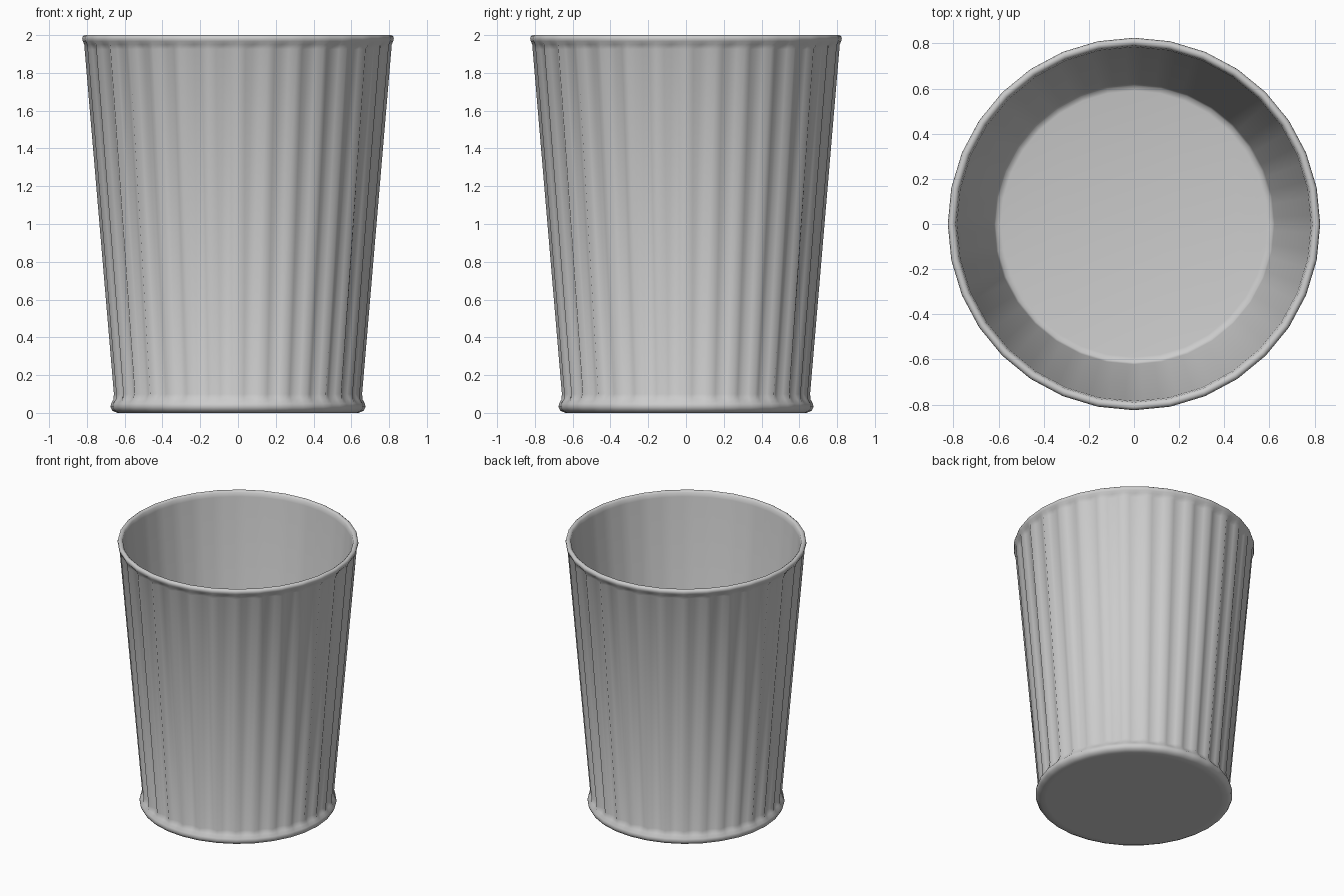
import bpy
import bmesh
from math import cos, sin, pi, radians

cube = bpy.data.objects.get("Cube")
if cube:
    bpy.data.objects.remove(cube, do_unlink=True)

FLUTES = 32
STEPS = 4                 # vertices per flute
DEPTH = 0.022             # groove depth
SEGMENTS = FLUTES * STEPS

# Profile from the underside, up the outside, over the rim and down inside:
# radius, height, share of the groove depth
PROFILE = [
    (0.60, 0.0, 0), (0.64, 0.0, 0), (0.665, 0.012, 0), (0.675, 0.032, 0),
    (0.671, 0.05, 0), (0.66, 0.07, 0.35), (0.657, 0.10, 1),
    (0.812, 1.925, 1), (0.814, 1.95, 0.35), (0.821, 1.967, 0),
    (0.825, 1.98, 0), (0.822, 1.993, 0), (0.812, 2.0, 0),
    (0.80, 1.999, 0), (0.79, 1.99, 0), (0.784, 1.96, 0),
    (0.622, 0.075, 0), (0.613, 0.055, 0), (0.59, 0.05, 0),
]


def ring_point(radius, height, groove, i):
    """Point on a many-sided ring whose sides sink into flutes."""
    t = (i % STEPS) / STEPS
    half = pi / FLUTES
    chord = cos(half) / cos((2 * t - 1) * half)
    r = radius * chord - DEPTH * groove * sin(pi * t)
    a = 2 * pi * i / SEGMENTS
    return r * cos(a), r * sin(a), height


# Fluted cup
bm = bmesh.new()
rings = [[bm.verts.new(ring_point(*p, i)) for i in range(SEGMENTS)] for p in PROFILE]
for low, high in zip(rings, rings[1:]):
    for i in range(SEGMENTS):
        j = (i + 1) % SEGMENTS
        bm.faces.new((low[i], low[j], high[j], high[i]))

# Underside and inner floor
bm.faces.new(rings[0][::-1])
bm.faces.new(rings[-1])
bmesh.ops.recalc_face_normals(bm, faces=bm.faces)

mesh = bpy.data.meshes.new("fluted_cup")
bm.to_mesh(mesh)
bm.free()
cup = bpy.data.objects.new("fluted_cup", mesh)
bpy.context.collection.objects.link(cup)

# Plain light grey
colour = (0.6, 0.6, 0.6, 1)
grey = bpy.data.materials.new("light_grey")
grey.use_nodes = True
grey.diffuse_color = colour
for node in grey.node_tree.nodes:
    if node.type == "BSDF_PRINCIPLED":
        node.inputs["Base Color"].default_value = colour
mesh.materials.append(grey)

bpy.ops.object.select_all(action="DESELECT")
cup.select_set(True)
bpy.context.view_layer.objects.active = cup
bpy.ops.object.shade_smooth_by_angle(angle=radians(60))
